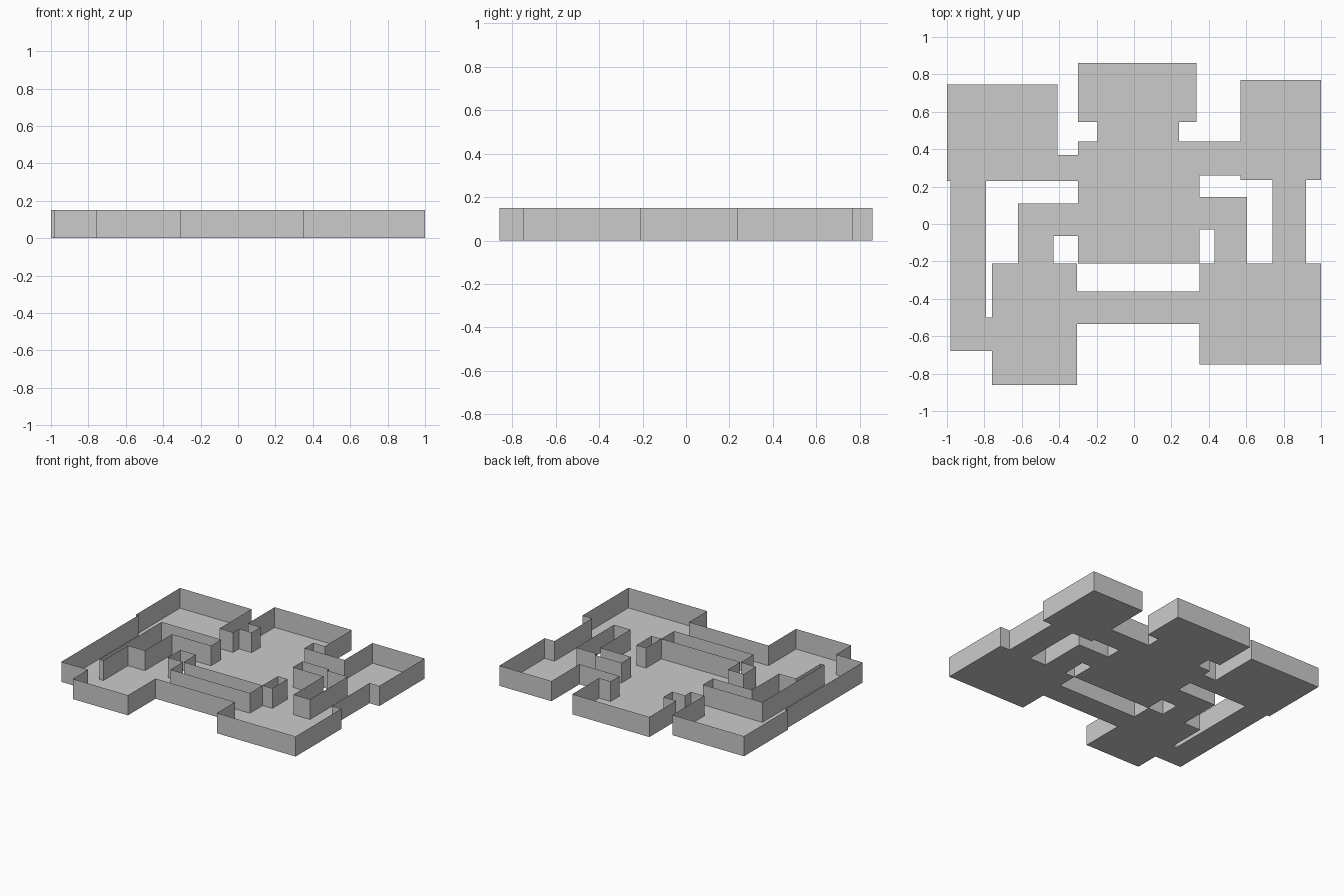
import bpy, bmesh
from math import radians

if "Cube" in bpy.data.objects:
    bpy.data.objects.remove(bpy.data.objects["Cube"])

WALL_H = 0.15

# Floor plan: rooms and corridors as (x0, y0, x1, y1)
rooms = [
    (-1.00, 0.23, -0.41, 0.745),    # north-west room
    (-0.30, 0.545, 0.335, 0.86),    # north room
    (0.57, 0.235, 1.00, 0.77),      # north-east room
    (-0.30, -0.21, 0.35, 0.44),     # central hall
    (-0.76, -0.86, -0.305, -0.21),  # south-west room
    (0.35, -0.75, 1.00, -0.21),     # south-east room
]
corridors = [
    (-0.98, -0.68, -0.79, 0.23), (-0.79, -0.68, -0.76, -0.50),   # west
    (-0.41, 0.23, -0.30, 0.37),                                  # hall to north-west
    (-0.195, 0.44, 0.24, 0.545),                                 # hall to north
    (0.35, 0.26, 0.57, 0.44),                                    # hall to north-east
    (0.74, -0.21, 0.92, 0.235),                                  # east
    (-0.62, -0.21, -0.43, 0.11), (-0.43, -0.065, -0.30, 0.11),   # hall to south-west
    (0.35, -0.03, 0.605, 0.145), (0.43, -0.21, 0.605, -0.03),    # hall to south-east
    (-0.305, -0.535, 0.35, -0.36),                               # south
]
areas = rooms + corridors


def plan_mesh():
    """Union of all areas as a welded grid of flat cells."""
    xs = sorted({v for a in areas for v in (a[0], a[2])})
    ys = sorted({v for a in areas for v in (a[1], a[3])})
    bm, verts = bmesh.new(), {}

    def vert(x, y):
        if (x, y) not in verts:
            verts[x, y] = bm.verts.new((x, y, 0))
        return verts[x, y]

    for xa, xb in zip(xs, xs[1:]):
        for ya, yb in zip(ys, ys[1:]):
            cx, cy = (xa + xb) / 2, (ya + yb) / 2
            if any(a[0] < cx < a[2] and a[1] < cy < a[3] for a in areas):
                bm.faces.new([vert(xa, ya), vert(xb, ya), vert(xb, yb), vert(xa, yb)])
    return bm


def finish(bm, name):
    """Merge coplanar faces and make the object."""
    bmesh.ops.dissolve_limit(bm, angle_limit=radians(1), verts=bm.verts[:], edges=bm.edges[:])
    mesh = bpy.data.meshes.new(name)
    bm.to_mesh(mesh)
    bm.free()
    obj = bpy.data.objects.new(name, mesh)
    bpy.context.collection.objects.link(obj)


# Floor slab
finish(plan_mesh(), "floor")

# Thin walls raised along every edge of the plan, outside and around the voids
bm = plan_mesh()
floor_faces = bm.faces[:]
border = [e for e in bm.edges if e.is_boundary]
raised = bmesh.ops.extrude_edge_only(bm, edges=border)["geom"]
bmesh.ops.translate(bm, vec=(0, 0, WALL_H),
                    verts=[g for g in raised if isinstance(g, bmesh.types.BMVert)])
bmesh.ops.delete(bm, geom=floor_faces, context='FACES')
finish(bm, "walls")
